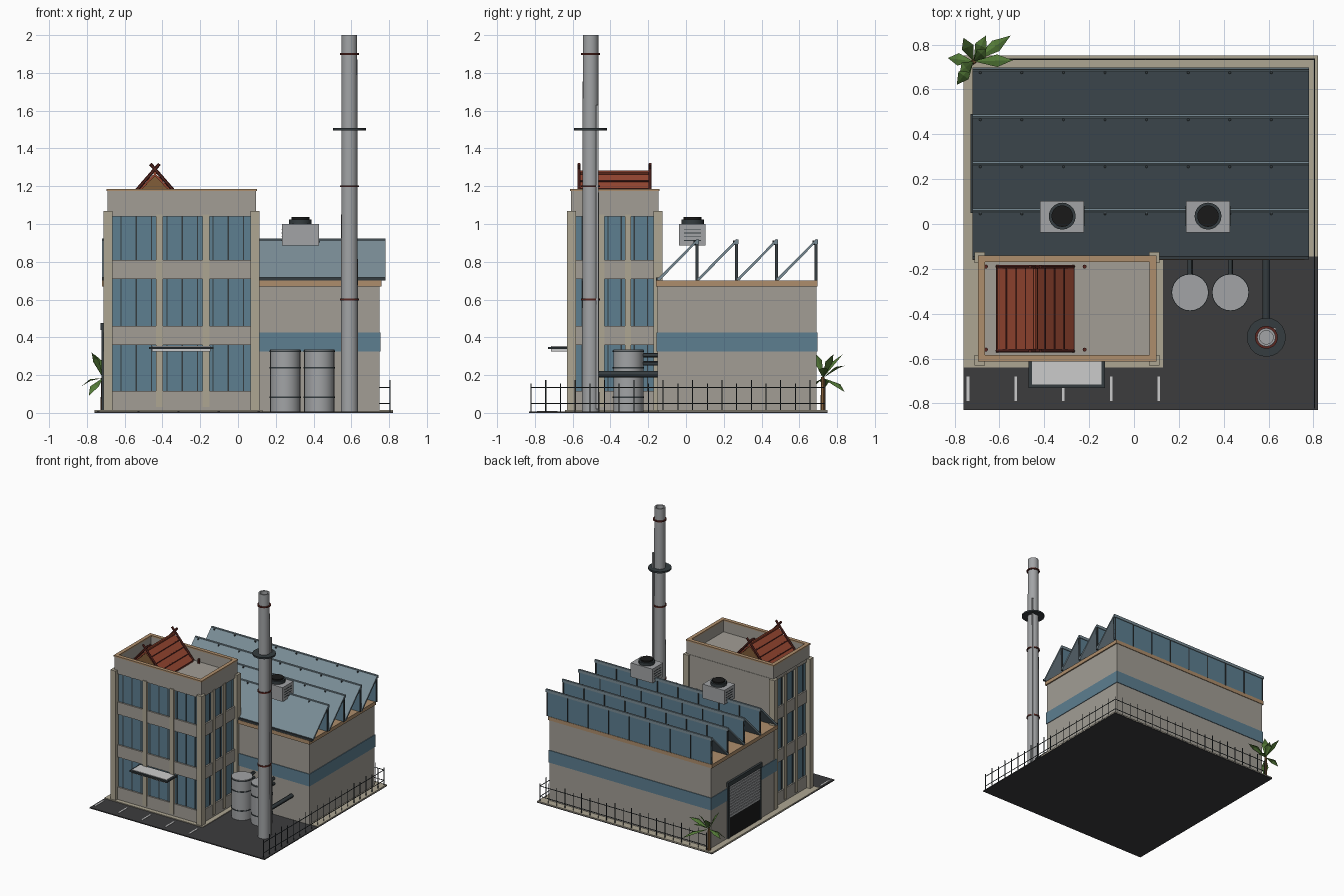
import bpy, bmesh, math
from mathutils import Vector, Matrix

if "Cube" in bpy.data.objects:
    bpy.data.objects.remove(bpy.data.objects["Cube"])

def mat(name, r, g, b):
    m = bpy.data.materials.new(name)
    m.diffuse_color = (r, g, b, 1)
    m.use_nodes = True
    m.node_tree.nodes["Principled BSDF"].inputs["Base Color"].default_value = m.diffuse_color
    return m

WALL = mat("wall", .36, .34, .30)
STONE = mat("stone", .42, .38, .29)
TRIM = mat("trim", .42, .27, .15)
GLASS = mat("glass", .11, .21, .28)
ROOF = mat("roof_metal", .19, .26, .30)
DARK = mat("dark_metal", .035, .045, .05)
BLACK = mat("black", .01, .01, .01)
STEEL = mat("steel", .36, .37, .38)
RED = mat("red_tile", .30, .06, .03)
RUST = mat("rust", .10, .02, .015)
WOOD = mat("wood", .22, .11, .04)
ASPHALT = mat("asphalt", .045, .045, .048)
WHITE = mat("paint", .6, .6, .58)
LEAF = mat("leaf", .09, .2, .04)

def finish(name, bm, m, smooth=False):
    bmesh.ops.recalc_face_normals(bm, faces=bm.faces)
    me = bpy.data.meshes.new(name)
    bm.to_mesh(me)
    bm.free()
    ob = bpy.data.objects.new(name, me)
    bpy.context.collection.objects.link(ob)
    me.materials.append(m)
    if smooth:
        bpy.ops.object.select_all(action='DESELECT')
        ob.select_set(True)
        bpy.context.view_layer.objects.active = ob
        bpy.ops.object.shade_smooth_by_angle()
    return ob

def boxes(name, m, *items):
    """Each item is x0, x1, y0, y1, z0, z1."""
    bm = bmesh.new()
    for x0, x1, y0, y1, z0, z1 in items:
        M = Matrix.Translation(((x0+x1)/2, (y0+y1)/2, (z0+z1)/2)) @ Matrix.Diagonal((x1-x0, y1-y0, z1-z0, 1))
        bmesh.ops.create_cube(bm, size=1, matrix=M)
    return finish(name, bm, m)

def rods(name, m, r, *segs, n=12, r2=None):
    bm = bmesh.new()
    for a, b in segs:
        a, b = Vector(a), Vector(b)
        M = Matrix.Translation((a+b)/2) @ (b-a).to_track_quat('Z', 'Y').to_matrix().to_4x4()
        bmesh.ops.create_cone(bm, cap_ends=True, segments=n, radius1=r, radius2=r2 or r, depth=(b-a).length, matrix=M)
    return finish(name, bm, m, n > 6)

def prisms(name, m, axis, a, b, *profiles):
    """Extrude 2D profiles along x (points y,z) or y (points x,z)."""
    bm = bmesh.new()
    for prof in profiles:
        vs = [bm.verts.new((a, p, q) if axis == 'x' else (p, a, q)) for p, q in prof]
        r = bmesh.ops.extrude_face_region(bm, geom=[bm.faces.new(vs)])
        d = (b-a, 0, 0) if axis == 'x' else (0, b-a, 0)
        bmesh.ops.translate(bm, vec=d, verts=[v for v in r['geom'] if isinstance(v, bmesh.types.BMVert)])
    return finish(name, bm, m)

def frame(x0, x1, y0, y1, z0, z1, t):
    """Four boxes forming a rectangular ring."""
    return [(x0, x1, y0, y0+t, z0, z1), (x0, x1, y1-t, y1, z0, z1),
            (x0, x0+t, y0+t, y1-t, z0, z1), (x1-t, x1, y0+t, y1-t, z0, z1)]

# Ground
boxes("asphalt_yard", ASPHALT, (-.76, .82, -.83, .75, 0, .008))
boxes("concrete_pad", STONE, (-.76, .82, -.145, .75, .004, .014), (-.76, .13, -.64, -.145, .004, .014))
boxes("parking_lines", WHITE, *[(x-.006, x+.006, -.79, -.68, .006, .011) for x in (-.74, -.527, -.315, -.102, .11)])

# Production hall
boxes("hall_walls", WALL, (-.71, .75, -.15, .69, .01, .68))
boxes("hall_window_band", GLASS, (-.714, .755, -.155, .695, .325, .425))
boxes("hall_cornice", TRIM, (-.72, .76, -.16, .695, .67, .70))

# Sawtooth roof: open-ended sloped sheets, glazed backs
ridges = [.06 + .21*i for i in range(4)]
prisms("roof_sheets", ROOF, 'x', -.72, .78,
       *[[(y-.2, .70), (y, .905), (y, .922), (y-.212, .708)] for y in ridges])
boxes("roof_glazing", GLASS, *[(-.715, .775, y-.008, y+.002, .70, .905) for y in ridges])
mull = [-.715 + 1.482*i/8 for i in range(9)]
boxes("glazing_bars", DARK, *[(x, x+.008, y-.01, y+.006, .70, .91) for y in ridges for x in mull])
boxes("roof_ridges", ROOF, *[(-.72, .78, y-.008, y+.008, .895, .918) for y in ridges])
boxes("roof_gutter", DARK, (-.72, .78, -.158, -.14, .70, .716))
rods("roof_bolts", DARK, .006, *[((x+.03, y-.015, .89), (x+.03, y-.015, .913)) for y in ridges for x in mull[:-1]], n=6)

# Rooftop fan units
for i, x in enumerate((-.32, .33)):
    boxes(f"fan_unit_{i}", STEEL, (x-.098, x+.098, -.037, .103, .885, 1.0))
    boxes(f"fan_louvres_{i}", DARK, *[(x-.1, x+.1, -.01, .08, z, z+.004) for z in (.91, .93, .95, .97)])
    rods(f"fan_drum_{i}", DARK, .06, ((x, .035, .99), (x, .035, 1.025)), n=20)
    rods(f"fan_cap_{i}", BLACK, .048, ((x, .035, 1.02), (x, .035, 1.036)), n=20)

# Loading door on the left side
boxes("door_opening", BLACK, (-.717, -.70, .07, .47, .012, .44))
boxes("door_frame", DARK, (-.722, -.70, .055, .075, .012, .46), (-.722, -.70, .465, .485, .012, .46), (-.728, -.70, .05, .49, .44, .475))
boxes("door_shutter", STEEL, *[(-.722, -.71, .075, .465, .18+.022*i, .197+.022*i) for i in range(12)])

# Office tower
X0, X1, Y0, Y1 = -.67, .08, -.595, -.155
boxes("tower_glass", GLASS, (X0, X1, Y0, Y1, .05, 1.06))
boxes("tower_spandrels", WALL, *[(X0-.012, X1+.012, Y0-.012, Y1+.01, a, b)
      for a, b in ((.012, .115), (.36, .46), (.71, .81), (1.04, 1.075))])
boxes("tower_back_wall", WALL, (X0-.01, X1+.01, -.17, -.142, .012, 1.07))
cols = [(x-.018, x+.018, Y0-.018, Y0+.02, .03, 1.05) for x in (-.415, -.17)]
for y in (-.447, -.308):
    cols += [(X0-.018, X0+.02, y-.016, y+.016, .03, 1.05), (X1-.02, X1+.018, y-.016, y+.016, .03, 1.05)]
boxes("tower_columns", STONE, *cols)
boxes("tower_corner_pillars", STONE, *[(x-.024, x+.024, y-.024, y+.024, .012, 1.07)
      for x in (-.688, .09) for y in (-.607, -.149)])
bars = []
for i in range(9):
    x = -.66 + .73*(i+.5)/9
    bars.append((x-.003, x+.003, Y0-.004, Y0, .1, 1.05))
for i in range(6):
    y = -.585 + .415*(i+.5)/6
    bars += [(X0-.004, X0, y-.003, y+.003, .1, 1.05), (X1, X1+.004, y-.003, y+.003, .1, 1.05)]
boxes("window_bars", DARK, *bars)
boxes("tower_roof_deck", WALL, (-.68, .09, -.6, -.15, 1.06, 1.085))
boxes("tower_parapet", WALL, *frame(-.69, .095, -.61, -.145, 1.07, 1.178, .022))
boxes("parapet_coping", TRIM, *frame(-.695, .1, -.614, -.14, 1.175, 1.186, .03))

# Entrance canopy
boxes("canopy", DARK, (-.47, -.13, -.73, -.6, .338, .35))
boxes("canopy_panel", WHITE, (-.455, -.145, -.715, -.61, .325, .353))

# Small gabled tile roof with crossed finials
strips, caps = [], []
for s in (-1, 1):
    for i in range(4):
        a, b = i*.0425, (i+1)*.0425
        za, zb = 1.268-1.03*a, 1.268-1.03*b
        strips.append([(-.44+s*a, za), (-.44+s*b, zb+.008), (-.44+s*b, zb-.012), (-.44+s*a, za-.016)])
        caps.append(((-.44+s*b, -.563, zb+.004), (-.44+s*b, -.192, zb+.004)))
prisms("tile_courses", RED, 'y', -.563, -.192, *strips)
rods("tile_edges", RUST, .005, *caps, n=6)
rods("tile_ridge", RED, .011, ((-.44, -.57, 1.272), (-.44, -.185, 1.272)), n=8)
prisms("gable_boards", WOOD, 'y', -.55, -.205, [(-.59, 1.085), (-.29, 1.085), (-.29, 1.105), (-.44, 1.26), (-.59, 1.105)])
rods("gable_finials", RUST, .009, *[((-.44+s*.17, y, 1.095), (-.44-s*.024, y, 1.318)) for s in (-1, 1) for y in (-.566, -.19)], n=6)
rods("roof_lamps", RUST, .009, *[((x, y, 1.08), (x, y, 1.12)) for x in (-.66, -.22) for y in (-.56, -.19)], n=8)

# Chimney
cx, cy = .59, -.505
bm = bmesh.new()
path = [(.046, .006), (.041, 2.0), (.03, 2.0), (.03, 1.7)]
vs = [bm.verts.new((cx+r, cy, z)) for r, z in path]
es = [bm.edges.new(p) for p in zip(vs, vs[1:])]
bmesh.ops.spin(bm, geom=vs+es, cent=(cx, cy, 0), axis=(0, 0, 1), angle=2*math.pi, steps=20)
bmesh.ops.remove_doubles(bm, verts=bm.verts, dist=.0002)
bmesh.ops.holes_fill(bm, edges=[e for e in bm.edges if e.is_boundary])
finish("chimney", bm, STEEL, True)

def ring(name, m, r, hole, z0, z1):
    bm = bmesh.new()
    vs = [bm.verts.new((cx+a, cy, z)) for a, z in ((hole, z0), (r, z0), (r, z1), (hole, z1))]
    es = [bm.edges.new((vs[i], vs[(i+1) % 4])) for i in range(4)]
    bmesh.ops.spin(bm, geom=vs+es, cent=(cx, cy, 0), axis=(0, 0, 1), angle=2*math.pi, steps=20)
    bmesh.ops.remove_doubles(bm, verts=bm.verts, dist=.0002)
    finish(name, bm, m, True)

for i, z in enumerate((.6, 1.2, 1.9)):
    ring(f"chimney_ring_{i}", RUST, .051, .038, z-.005, z+.005)
ring("chimney_platform", DARK, .087, .038, 1.495, 1.508)
boxes("chimney_ladder", STEEL, (.619, .633, -.476, -.462, .02, 1.63))

# Tanks and pipework
tx = (.25, .43)
rods("tanks", STEEL, .08, *[((x, -.305, .006), (x, -.305, .335)) for x in tx], n=24)
rods("tank_bands", DARK, .083, *[((x, -.305, z), (x, -.305, z+.008)) for x in tx for z in (.08, .235, .322)], n=24)
rods("tank_pipes", DARK, .012, *[((x, -.235, z), (x, -.14, z)) for x in tx for z in (.262, .305)])
rods("flue_pipe", DARK, .017, ((cx, cy, .205), (cx, -.14, .205)))

# Fence on the right and back
posts = [((.805, -.82+1.555*i/20, .005), (.805, -.82+1.555*i/20, .175 if i % 2 else .155)) for i in range(21)]
posts += [((-.70+1.505*i/20, .735, .005), (-.70+1.505*i/20, .735, .175 if i % 2 else .155)) for i in range(20)]
rods("fence_pickets", DARK, .003, *posts, n=5)
rods("fence_rails", DARK, .003, *[s for z in (.05, .135) for s in
     (((.805, -.82, z), (.805, .735, z)), ((-.70, .735, z), (.805, .735, z)))], n=5)

# Palm
px, py = -.715, .725
rods("palm_trunk", WOOD, .014, ((px, py, .01), (px, py, .19)), n=7, r2=.009)
bm = bmesh.new()
tips = [(-.83, .74, .14), (-.79, .62, .09), (-.76, .83, .31), (-.66, .84, .25), (-.55, .84, .11),
        (-.54, .73, .24), (-.775, .68, .32), (-.66, .78, .31)]
for t in tips:
    a, b = Vector((px, py, .185)), Vector(t)
    side = (b-a).cross(Vector((0, 0, 1))).normalized()*.028
    mid = a.lerp(b, .6) + Vector((0, 0, .02))
    v = [bm.verts.new(p) for p in (a, mid+side-Vector((0, 0, .008)), b, mid-side-Vector((0, 0, .008)), mid)]
    for f in ((0, 1, 4), (1, 2, 4), (2, 3, 4), (3, 0, 4)):
        bm.faces.new([v[i] for i in f])
finish("palm_leaves", bm, LEAF)
